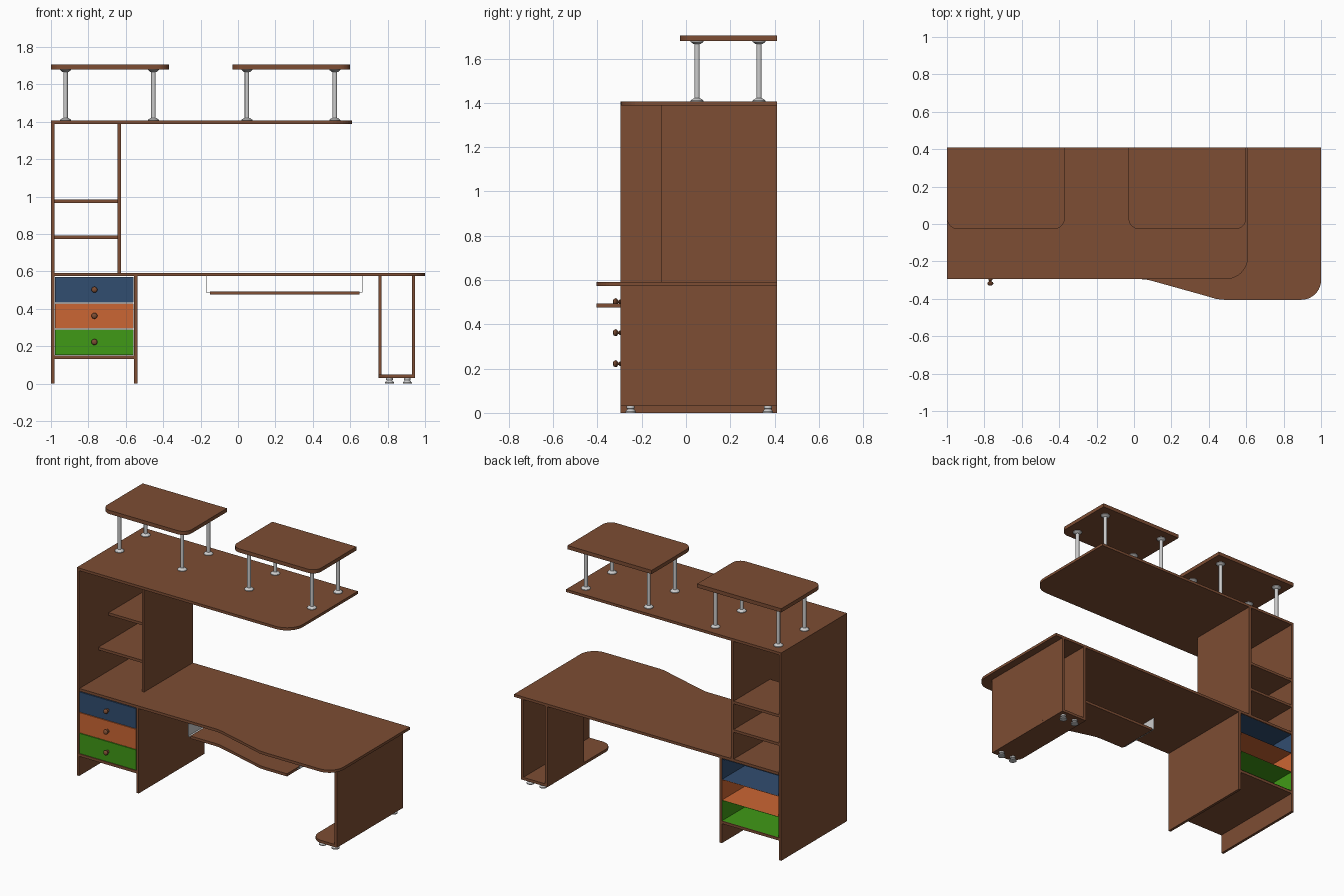
import bpy, bmesh, math

if "Cube" in bpy.data.objects:
    bpy.data.objects.remove(bpy.data.objects["Cube"])

def mat(name, rgb):
    m = bpy.data.materials.new(name)
    m.diffuse_color = (*rgb, 1)
    m.use_nodes = True
    m.node_tree.nodes["Principled BSDF"].inputs["Base Color"].default_value = m.diffuse_color
    return m

WOOD = mat("wood", (0.205, 0.074, 0.033))
BLUE = mat("blue", (0.031, 0.074, 0.162))
ORANGE = mat("orange", (0.6, 0.133, 0.033))
GREEN = mat("green", (0.051, 0.32, 0.008))

def finish(name, bm, material):
    bmesh.ops.recalc_face_normals(bm, faces=bm.faces)
    me = bpy.data.meshes.new(name)
    bm.to_mesh(me)
    bm.free()
    ob = bpy.data.objects.new(name, me)
    bpy.context.collection.objects.link(ob)
    if material:
        me.materials.append(material)
    return ob

def slab(name, pts, z0, z1, material=WOOD):
    """Extrude a flat outline between two heights."""
    bm = bmesh.new()
    f = bm.faces.new([bm.verts.new((x, y, z0)) for x, y in pts])
    r = bmesh.ops.extrude_face_region(bm, geom=[f])
    top = [v for v in r["geom"] if isinstance(v, bmesh.types.BMVert)]
    bmesh.ops.translate(bm, verts=top, vec=(0, 0, z1 - z0))
    return finish(name, bm, material)

def arc(cx, cy, r, a0, a1, n=10):
    return [(cx + r * math.cos(math.radians(a0 + (a1 - a0) * i / n)),
             cy + r * math.sin(math.radians(a0 + (a1 - a0) * i / n))) for i in range(n + 1)]

def board(name, x0, x1, y0, y1, z0, z1, rl=0, rr=0, material=WOOD):
    """Board with optional rounded front-left / front-right corners."""
    left = arc(x0 + rl, y0 + rl, rl, 180, 270) if rl else [(x0, y0)]
    right = arc(x1 - rr, y0 + rr, rr, 270, 360) if rr else [(x1, y0)]
    return slab(name, left + right + [(x1, y1), (x0, y1)], z0, z1, material)

def lathe(name, profile, loc, axis="Z", material=None, n=20):
    """Turn a (radius, height) profile about Z, or about -Y."""
    bm = bmesh.new()
    rings = []
    for r, h in profile:
        ring = []
        for i in range(n):
            a = 2 * math.pi * i / n
            c, s = r * math.cos(a), r * math.sin(a)
            p = (c, s, h) if axis == "Z" else (c, -h, s)
            ring.append(bm.verts.new([p[k] + loc[k] for k in range(3)]))
        rings.append(ring)
    for a, b in zip(rings, rings[1:]):
        for i in range(n):
            bm.faces.new((a[i], a[(i + 1) % n], b[(i + 1) % n], b[i]))
    bm.faces.new(rings[0])
    bm.faces.new(rings[-1])
    ob = finish(name, bm, material)
    bpy.ops.object.select_all(action="DESELECT")
    bpy.context.view_layer.objects.active = ob
    ob.select_set(True)
    bpy.ops.object.shade_smooth_by_angle()
    return ob

F, B = -0.295, 0.41          # front and back of the carcass

# Wavy front edge shared by desk top and tray
wave = [(0.04, F), (0.07, -0.298), (0.10, -0.305), (0.38, -0.383),
        (0.41, -0.392), (0.44, -0.401), (0.48, -0.405)]

# Desk top and upper top
slab("desk_top", [(-0.98, F)] + wave + arc(0.895, -0.3, 0.105, 270, 360)
     + [(1, B), (-0.98, B)], 0.574, 0.592)
board("upper_top", -1, 0.61, F, B, 1.388, 1.406, rr=0.12)

# Left carcass: panels and shelves
board("left_panel", -1, -0.982, F, B, 0, 1.388)
board("drawer_panel", -0.555, -0.537, F, B, 0, 0.574)
board("drawer_base", -0.982, -0.555, F, B, 0.132, 0.15)
board("upper_divider", -0.643, -0.625, -0.11, B, 0.592, 1.388)
board("low_shelf", -0.982, -0.643, -0.09, B, 0.774, 0.792)
board("high_shelf", -0.982, -0.643, 0.02, B, 0.966, 0.984)

# Drawers: coloured boxes open at the back, with turned knobs
knob = [(0.011, 0), (0.011, 0.004), (0.006, 0.008), (0.006, 0.012), (0.012, 0.015),
        (0.016, 0.021), (0.0155, 0.026), (0.011, 0.032), (0.004, 0.035)]
for i, (label, m) in enumerate((("green", GREEN), ("orange", ORANGE), ("blue", BLUE))):
    z0 = 0.153 + i * 0.14
    box = board(label + "_drawer", -0.979, -0.558, F, B, z0, z0 + 0.136, material=m)
    bm = bmesh.new()
    bm.from_mesh(box.data)
    bmesh.ops.delete(bm, geom=[f for f in bm.faces if f.normal.y > 0.9], context="FACES")
    bm.to_mesh(box.data)
    bm.free()
    lathe(label + "_knob", knob, (-0.768, F, z0 + 0.069), "Y", WOOD)

# Right pedestal
board("right_panel", 0.93, 0.947, F, B, 0.048, 0.574)
board("inner_panel", 0.75, 0.767, 0.02, B, 0.048, 0.574)
board("pedestal_base", 0.75, 0.947, F, B, 0.03, 0.048, rl=0.08)
foot = [(0.024, 0), (0.024, 0.006), (0.014, 0.018), (0.018, 0.02), (0.018, 0.03)]
for x in (0.81, 0.905):
    for y in (-0.25, 0.37):
        lathe("pedestal_foot", foot, (x, y, 0))

# Keyboard tray and its hanging rails
slab("keyboard_tray", [(-0.15, F)] + wave + [(0.65, -0.405), (0.65, 0), (-0.15, 0)],
     0.475, 0.493)
for x, s in ((-0.168, 1), (0.664, -1)):
    board("tray_rail", x - 0.001, x + 0.001, F, 0, 0.487, 0.574, material=None)
    a, b = sorted((x, x + s * 0.018))
    board("tray_rail_lip", a, b, F, 0, 0.485, 0.487, material=None)

# Two raised platforms on flanged metal posts
post = [(0.029, 0), (0.029, 0.004), (0.017, 0.014), (0.012, 0.015)]
H = 1.68 - 1.406
post += [(r, H - h) for r, h in reversed(post)]
for label, x0 in (("left", -1), ("right", -0.03)):
    board(label + "_platform", x0, x0 + 0.63, -0.028, B, 1.68, 1.705, rl=0.06, rr=0.06)
    for dx in (0.078, 0.548):
        for y in (0.05, 0.33):
            lathe(label + "_platform_post", post, (x0 + dx, y, 1.406))
